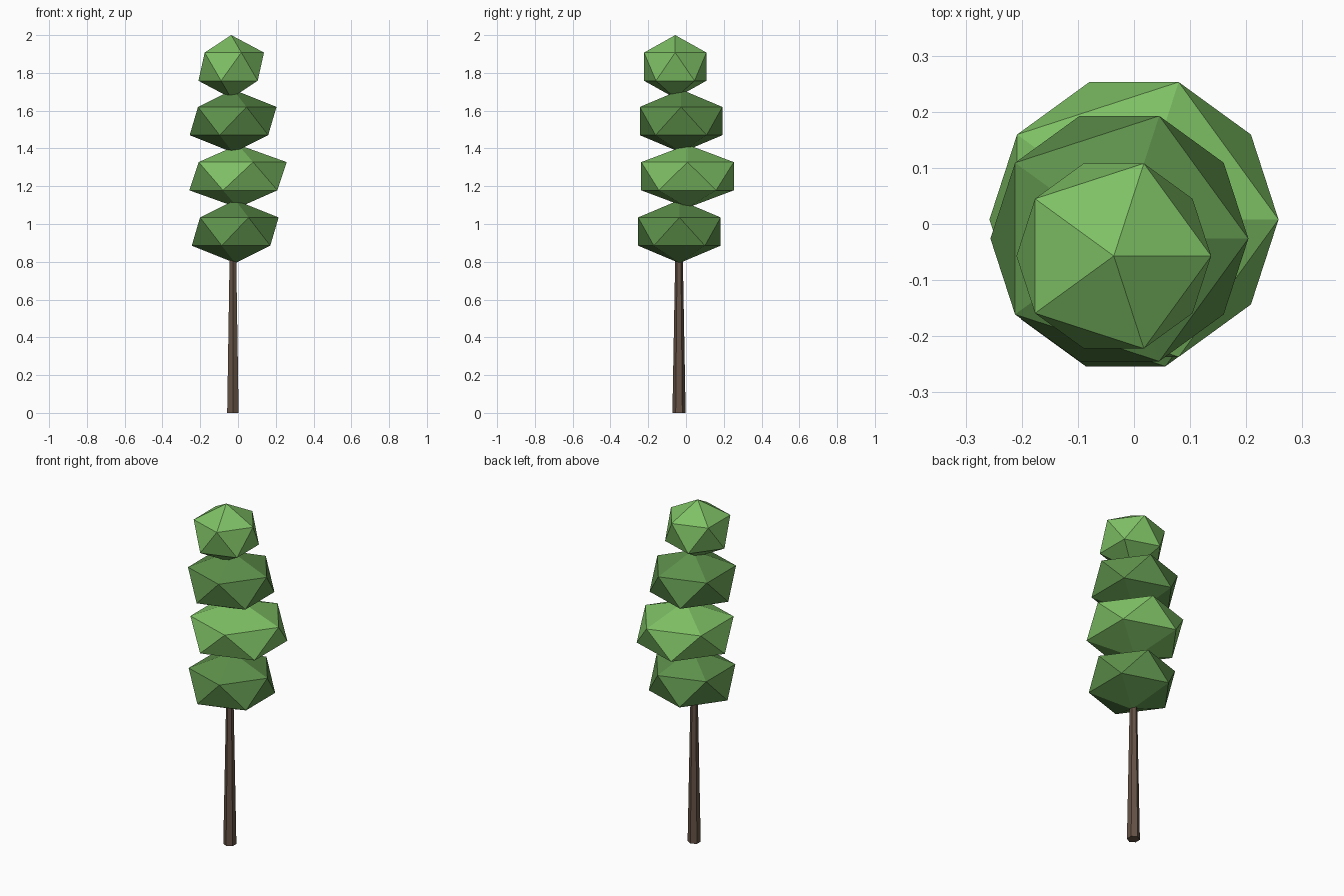
import bpy
import math

if "Cube" in bpy.data.objects:
    bpy.data.objects.remove(bpy.data.objects["Cube"])


def material(name, color):
    m = bpy.data.materials.new(name)
    m.diffuse_color = (*color, 1)
    m.use_nodes = True
    m.node_tree.nodes["Principled BSDF"].inputs["Base Color"].default_value = m.diffuse_color
    return m


bark = material("bark", (0.13, 0.085, 0.06))
light_leaf = material("light_leaf", (0.21, 0.53, 0.13))
dark_leaf = material("dark_leaf", (0.11, 0.28, 0.07))

# Tapered six-sided trunk, its top hidden inside the lowest foliage
bpy.ops.mesh.primitive_cone_add(vertices=6, radius1=0.035, radius2=0.017, depth=1.0,
                                location=(-0.027, -0.037, 0.5))
trunk = bpy.context.object
trunk.name = "trunk"
trunk.data.materials.append(bark)

# Stacked flattened foliage clumps: x, y, z, horizontal radius, leaf colour
CLUMP_HALF_HEIGHT = 0.167
clumps = [
    (-0.015, -0.035, 0.960, 0.257, dark_leaf),
    (0.000, 0.008, 1.253, 0.288, light_leaf),
    (-0.026, -0.026, 1.545, 0.257, dark_leaf),
    (-0.036, -0.057, 1.833, 0.194, light_leaf),
]
for i, (x, y, z, r, leaf) in enumerate(clumps, 1):
    bpy.ops.mesh.primitive_ico_sphere_add(subdivisions=1, radius=1, location=(x, y, z))
    clump = bpy.context.object
    clump.name = f"foliage_{i}"
    clump.scale = (r, r, CLUMP_HALF_HEIGHT)
    clump.data.materials.append(leaf)
